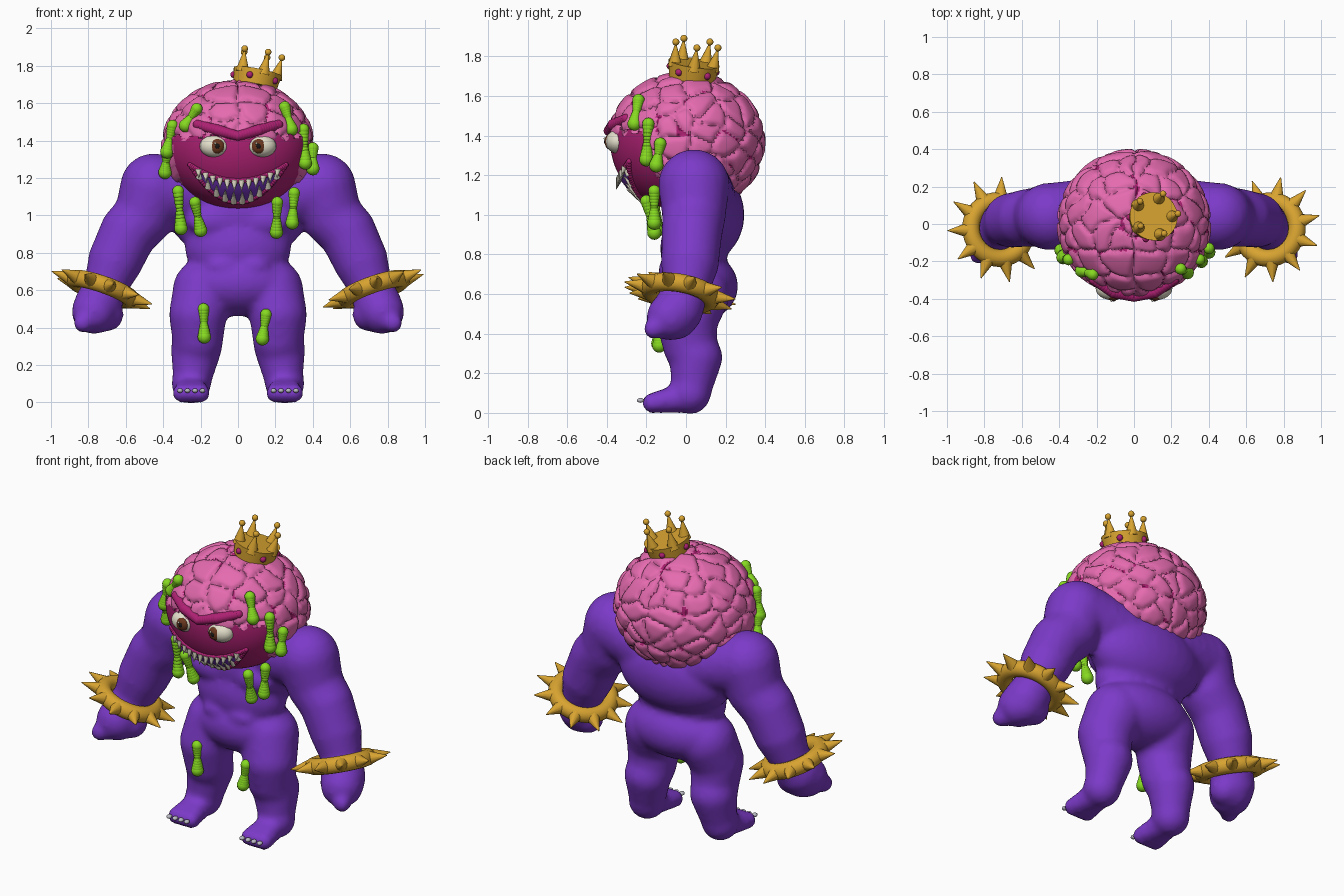
import bpy, bmesh, math, random
from mathutils import Vector, Matrix, noise
from mathutils.kdtree import KDTree

if "Cube" in bpy.data.objects:
    bpy.data.objects.remove(bpy.data.objects["Cube"])
random.seed(4)


def material(name, *rgb):
    m = bpy.data.materials.new(name)
    m.use_nodes = True
    m.diffuse_color = (*rgb, 1)
    m.node_tree.nodes["Principled BSDF"].inputs["Base Color"].default_value = (*rgb, 1)
    return m


purple = material("purple skin", .2, .042, .58)
pink = material("brain pink", .78, .145, .43)
magenta = material("face magenta", .42, .015, .17)
gold = material("gold", .69, .37, .03)
green = material("slime green", .24, .7, .015)
cream = material("tooth cream", .78, .74, .6)
brown = material("iris brown", .15, .04, .014)
black = material("pupil black", .01, .008, .008)
grey = material("nail grey", .5, .5, .56)


def finish(name, bm, *mats, matrix=None):
    """Turn the bmesh into a smooth object that keeps its sharp edges."""
    bm.normal_update()
    for f in bm.faces:
        f.smooth = True
    for e in bm.edges:
        e.smooth = e.calc_face_angle(0) < math.radians(50)
    mesh = bpy.data.meshes.new(name)
    bm.to_mesh(mesh)
    bm.free()
    for m in mats:
        mesh.materials.append(m)
    ob = bpy.data.objects.new(name, mesh)
    bpy.context.collection.objects.link(ob)
    if matrix:
        ob.matrix_world = matrix
    return ob


spheres = {}


def ball(bm, centre, size, seg=16):
    if seg not in spheres:
        unit = bmesh.new()
        bmesh.ops.create_uvsphere(unit, u_segments=seg, v_segments=seg // 2 + 2, radius=1)
        unit.verts.index_update()
        spheres[seg] = ([v.co.copy() for v in unit.verts],
                        [[v.index for v in f.verts] for f in unit.faces])
        unit.free()
    size = Vector(size if isinstance(size, tuple) else (size,) * 3)
    points, faces = spheres[seg]
    verts = [bm.verts.new(Vector(centre) + p * size) for p in points]
    for f in faces:
        bm.faces.new([verts[i] for i in f])


def limb(bm, points, steps=4, seg=16):
    """Row of balls blending between (x, y, z, radius) points."""
    ball(bm, points[0][:3], points[0][3], seg)
    for a, b in zip(points, points[1:]):
        for i in range(steps):
            p = Vector(a).lerp(Vector(b), (i + 1) / steps)
            ball(bm, p[:3], p[3], seg)


def spike(bm, start, tip, radius, seg=12):
    a, b = Vector(start), Vector(tip)
    turn = (b - a).to_track_quat('Z', 'Y')
    bmesh.ops.create_cone(bm, cap_ends=True, segments=seg, radius1=radius, radius2=radius * .06,
                          depth=(b - a).length, matrix=Matrix.LocRotScale((a + b) / 2, turn, None))


def face_y(x, z):
    return -.385 * max(0, 1 - (x / .395) ** 2 - ((z - 1.39) / .36) ** 2) ** .4


# Vector products in ball() need component-wise scaling
def scaled(p, size):
    return Vector((p.x * size.x, p.y * size.y, p.z * size.z))


def ball(bm, centre, size, seg=16):
    if seg not in spheres:
        unit = bmesh.new()
        bmesh.ops.create_uvsphere(unit, u_segments=seg, v_segments=seg // 2 + 2, radius=1)
        unit.verts.index_update()
        spheres[seg] = ([v.co.copy() for v in unit.verts],
                        [[v.index for v in f.verts] for f in unit.faces])
        unit.free()
    size = Vector(size if isinstance(size, tuple) else (size,) * 3)
    points, faces = spheres[seg]
    verts = [bm.verts.new(Vector(centre) + scaled(p, size)) for p in points]
    for f in faces:
        bm.faces.new([verts[i] for i in f])


# Body: overlapping volumes fused into one smooth skin
bm = bmesh.new()
ball(bm, (0, .09, 1.0), (.37, .205, .24), 32)
ball(bm, (0, .04, .83), (.285, .17, .22), 32)
ball(bm, (0, .055, .64), (.318, .208, .18), 32)
for s in (-1, 1):
    def side(*pts):
        return [(s * x, y, z, r) for x, y, z, r in pts]
    limb(bm, side((.2, .08, 1.1, .17), (.45, .04, 1.15, .182), (.5, .04, 1, .162),
                  (.585, .03, .91, .155), (.655, .02, .76, .148), (.71, 0, .62, .115),
                  (.75, -.04, .52, .128), (.77, -.08, .485, .12)), seg=20)
    limb(bm, side((.77, -.08, .47, .09), (.83, -.165, .425, .052)))
    limb(bm, side((.76, -.05, .48, .11), (.7, -.04, .47, .09)))
    limb(bm, side((.18, .05, .6, .17), (.215, .005, .47, .155), (.215, .02, .34, .138),
                  (.225, .05, .28, .135), (.243, .03, .14, .107), (.25, .02, .1, .107)), seg=20)
    for x in (.2, .25, .3):
        limb(bm, side((.25, .01, .08, .08), (x, -.17, .05, .052)))
    ball(bm, (s * .08, -.09, .73), (.09, .05, .05))
    ball(bm, (s * .13, -.06, .97), (.15, .06, .08))
body = finish("body", bm, purple)
mod = body.modifiers.new("fuse", 'REMESH')
mod.mode, mod.voxel_size, mod.use_smooth_shade = 'VOXEL', .018, True
mod = body.modifiers.new("soften", 'SMOOTH')
mod.factor, mod.iterations = .5, 6

# Toenails
bm = bmesh.new()
for s in (-1, 1):
    for k in range(4):
        ball(bm, (s * (.19 + .04 * k), -.23, .063), (.016, .018, .012), 10)
finish("toenails", bm, grey)

# Head: puffy brain cells, with a smooth face area at the front
seeds = []
for i in range(120):
    z = 1 - (2 * i + 1) / 120
    a = i * 2.39996
    r = math.sqrt(1 - z * z)
    p = Vector((r * math.cos(a), r * math.sin(a), z))
    p += Vector([random.uniform(-.13, .13) for _ in range(3)])
    if p.x > .03:
        seeds.append(p.normalized())
tree = KDTree(len(seeds))
for i, p in enumerate(seeds):
    tree.insert(p, i)
tree.balance()

bm = bmesh.new()
ball(bm, (0, 0, 0), 1, 200)
face_verts, gap_verts = set(), set()
for v in bm.verts:
    u = v.co.normalized()
    rough = noise.noise(u * 8) * .08
    if u.z < .11 + rough and u.y < -.44 + rough + .8 * max(0, -u.z - .3):
        face_verts.add(v)
        x, z = .395 * u.x, 1.39 + .36 * u.z
        v.co = (x, face_y(x, z), z)
        continue
    q = u + .1 * noise.noise_vector(u * 3)
    middle = abs(q.x)
    q.x = middle
    near = tree.find_n(q, 2)
    gap = min(near[1][2] - near[0][2], 2 * middle)
    h = min(1, gap / .17)
    h = math.sqrt(h * (2 - h))
    if gap < .05 and noise.noise(u * 4 + Vector((5, 2, 1))) > .25:
        gap_verts.add(v)
    k = .99 + .075 * h
    v.co = (.388 * u.x * k, .378 * u.y * k, 1.365 + .342 * u.z * k)
for f in bm.faces:
    f.material_index = int(all(v in face_verts for v in f.verts)
                           or all(v in gap_verts for v in f.verts))
finish("brain_head", bm, pink, magenta)


# Mouth: curved crescent plate, lips and teeth
def mouth(t, v):
    x = .255 * t
    z = (1 - v) * (1.07 + .2 * t * t) + v * (1.185 + .085 * t * t)
    return Vector((x, face_y(x, z) - .007, z))


bm = bmesh.new()
rows = [[bm.verts.new(mouth(i / 16 - 1, j / 6)) for i in range(33)] for j in range(7)]
for low, high in zip(rows, rows[1:]):
    for i in range(32):
        bm.faces.new((low[i], low[i + 1], high[i + 1], high[i]))
finish("mouth", bm, purple)

bm = bmesh.new()
for v in (0, 1):
    limb(bm, [(*(mouth(i / 10 - 1, v) + Vector((0, .006, 0))), .015) for i in range(21)], 3, 8)
finish("lips", bm, magenta)

bm = bmesh.new()
for v, count, down in ((1, 12, -1), (0, 10, 1)):
    for i in range(count):
        t = (2 * i + 1) / count - 1
        a = mouth(t * .9, v)
        z = a.z + down * (.058 - .018 * abs(t))
        spike(bm, a, (a.x, min(a.y, face_y(a.x, z)) - .016, z), .018, 8)
finish("teeth", bm, cream)

# Eyes and brows
white, iris, pupil, brow = [bmesh.new() for _ in range(4)]
for s in (-1, 1):
    ball(white, (s * .125, -.345, 1.37), (.08, .06, .06), 24)
    ball(iris, (s * .112, -.388, 1.37), (.039, .022, .039), 20)
    ball(pupil, (s * .11, -.402, 1.37), (.015, .012, .016), 16)
    ball(white, (s * .11 - .012, -.41, 1.385), .006, 8)
    limb(brow, [(s * .215, -.3, 1.485, .026), (s * .11, -.365, 1.455, .031), (0, -.39, 1.425, .026)], 8)
finish("eyes", white, cream)
finish("irises", iris, brown)
finish("pupils", pupil, black)
finish("brows", brow, magenta)

# Slime drips, each from a top to a bottom point
drips = [((-.22, -.27, 1.57), (-.28, -.25, 1.48)), ((-.35, -.19, 1.48), (-.38, -.18, 1.34)),
         ((-.38, -.17, 1.34), (-.39, -.14, 1.23)), ((-.32, -.15, 1.13), (-.305, -.15, .93)),
         ((-.23, -.19, 1.07), (-.2, -.15, .92)), ((.25, -.24, 1.58), (.285, -.26, 1.46)),
         ((.35, -.19, 1.46), (.36, -.2, 1.28)), ((.4, -.13, 1.36), (.4, -.15, 1.25)),
         ((.3, -.16, 1.12), (.29, -.16, .96)), ((.21, -.2, 1.07), (.205, -.16, .91)),
         ((-.185, -.135, .5), (-.18, -.14, .35)), ((.15, -.135, .47), (.13, -.135, .34))]
bm = bmesh.new()
for top, end in drips:
    mid = Vector(top).lerp(Vector(end), .5)
    limb(bm, [(*top, .031), (*mid, .02), (*end, .036)], 5, 12)
finish("slime_drips", bm, green)

# Spiked bracelets
for s, label in ((-1, "right"), (1, "left")):
    turn = Vector((-.33 * s, .17, .94)).to_track_quat('Z', 'Y')
    bm = bmesh.new()
    bmesh.ops.create_circle(bm, segments=14, radius=.047, matrix=Matrix.Translation((.155, 0, 0))
                            @ Matrix.Rotation(math.pi / 2, 4, 'X'))
    bmesh.ops.spin(bm, geom=bm.verts[:] + bm.edges[:], cent=(0, 0, 0), axis=(0, 0, 1),
                   angle=math.tau, steps=40)
    bmesh.ops.remove_doubles(bm, verts=bm.verts[:], dist=.0005)
    bmesh.ops.recalc_face_normals(bm, faces=bm.faces[:])
    for i in range(11):
        a = i * math.tau / 11
        d = Vector((math.cos(a), math.sin(a), 0))
        spike(bm, d * .18, d * .287, .039)
    finish(label + "_spiked_bracelet", bm, gold,
           matrix=Matrix.LocRotScale(Vector((s * .725, -.03, .605)), turn, None))

# Crown: flared band, ball-tipped points and gems
place = (Matrix.Translation((.09, .03, 1.69)) @ Matrix.Rotation(math.radians(11), 4, 'Y')
         @ Matrix.Rotation(math.radians(-8), 4, 'X'))
crown, gems = bmesh.new(), bmesh.new()
bmesh.ops.create_cone(crown, cap_ends=True, segments=40, radius1=.118, radius2=.13, depth=.08,
                      matrix=Matrix.Translation((0, 0, .04)))
for i in range(5):
    a = math.tau * i / 5
    c, n = math.cos(a), math.sin(a)
    spike(crown, (.1 * c, .1 * n, .06), (.113 * c, .113 * n, .175), .037)
    ball(crown, (.113 * c, .113 * n, .18), .018, 12)
    a += math.pi / 5
    ball(gems, (.123 * math.cos(a), .123 * math.sin(a), .04), .018, 12)
finish("crown", crown, gold, matrix=place)
finish("crown_gems", gems, magenta, matrix=place)
